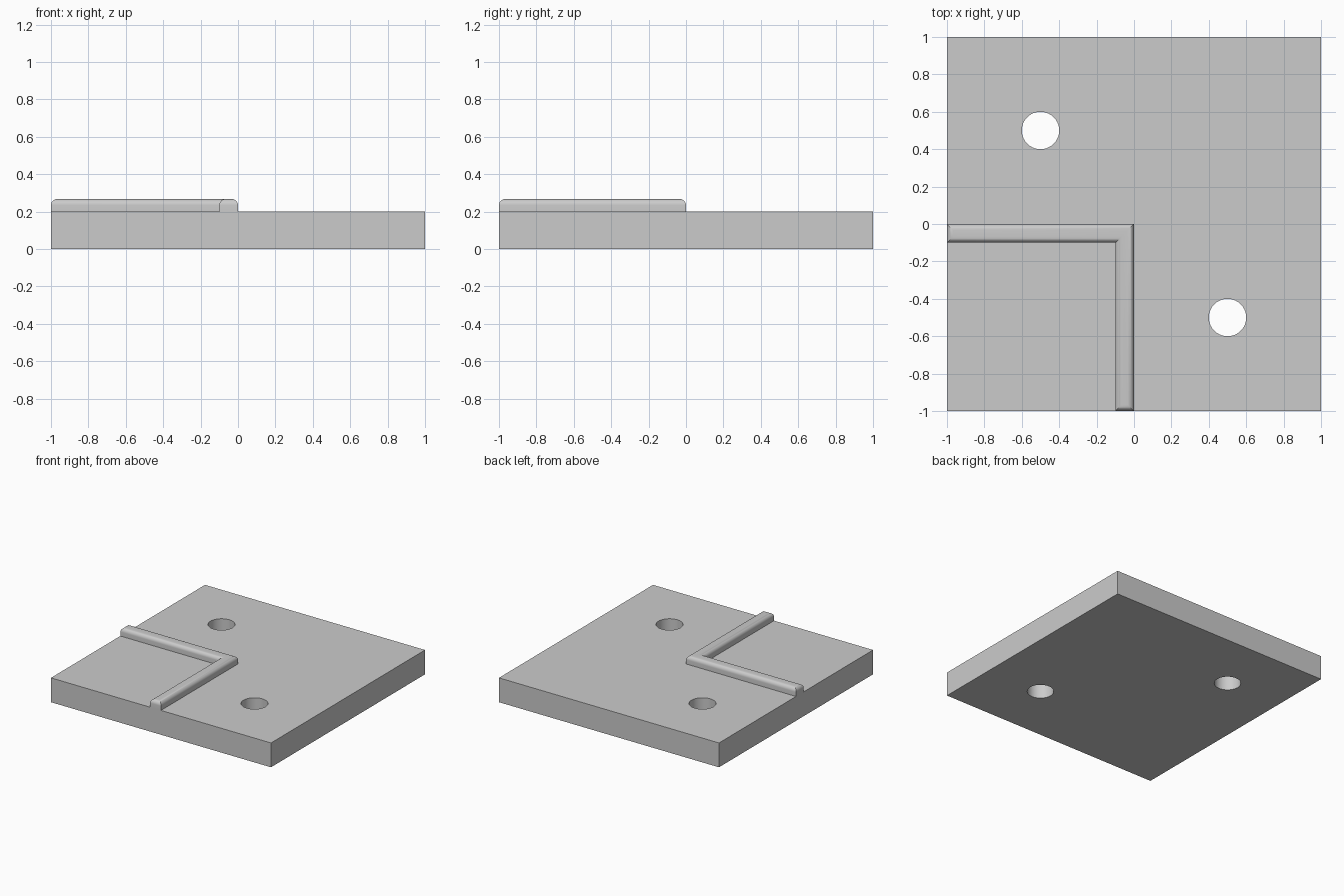
import bpy
import bmesh
from math import radians

PLATE_TOP = 0.2
RAIL_TOP = 0.267
RAIL_WIDTH = 0.1
FILLET = 0.033

if "Cube" in bpy.data.objects:
    bpy.data.objects.remove(bpy.data.objects["Cube"], do_unlink=True)

# Single plain grey material
grey = bpy.data.materials.new("plain grey")
grey.use_nodes = True
colour = (0.6, 0.6, 0.6, 1)
grey.diffuse_color = colour
grey.node_tree.nodes["Principled BSDF"].inputs["Base Color"].default_value = colour


def make_prism(name, outline, bottom, top, fillet=0):
    """Extrude a flat outline upward, optionally rounding its top rim."""
    bm = bmesh.new()
    base = bm.faces.new([bm.verts.new((x, y, bottom)) for x, y in outline])
    raised = bmesh.ops.extrude_face_region(bm, geom=[base], use_keep_orig=True)["geom"]
    for v in raised:
        if isinstance(v, bmesh.types.BMVert):
            v.co.z = top
    bmesh.ops.recalc_face_normals(bm, faces=bm.faces)
    if fillet:
        rim = [e for e in bm.edges if all(v.co.z > top - 0.001 for v in e.verts)]
        bmesh.ops.bevel(bm, geom=rim, offset=fillet, offset_type='OFFSET',
                        segments=8, profile=0.5, affect='EDGES')
    mesh = bpy.data.meshes.new(name)
    bm.to_mesh(mesh)
    bm.free()
    mesh.materials.append(grey)
    obj = bpy.data.objects.new(name, mesh)
    bpy.context.collection.objects.link(obj)
    return obj


def smooth(obj):
    bpy.ops.object.select_all(action='DESELECT')
    obj.select_set(True)
    bpy.context.view_layer.objects.active = obj
    bpy.ops.object.shade_smooth_by_angle(angle=radians(30))


# Square base plate with two through holes
plate = make_prism("base_plate", [(-1, -1), (1, -1), (1, 1), (-1, 1)], 0, PLATE_TOP)
for x, y in ((-0.5, 0.5), (0.5, -0.5)):
    bpy.ops.mesh.primitive_cylinder_add(vertices=64, radius=0.1, depth=1, location=(x, y, 0.1))
    cutter = bpy.context.object
    cutter.name = "hole_cutter"
    cutter.hide_render = True
    cutter.data.materials.append(grey)
    cut = plate.modifiers.new("hole", 'BOOLEAN')
    cut.operation = 'DIFFERENCE'
    cut.solver = 'EXACT'
    cut.object = cutter
    bpy.context.view_layer.objects.active = plate
    bpy.ops.object.modifier_apply(modifier=cut.name)
    bpy.data.objects.remove(cutter, do_unlink=True)
smooth(plate)

# L-shaped raised rail with a rounded top rim
w = RAIL_WIDTH
rail = make_prism("corner_rail",
                  [(-1, -w), (-w, -w), (-w, -1), (0, -1), (0, 0), (-1, 0)],
                  PLATE_TOP, RAIL_TOP, FILLET)
smooth(rail)
